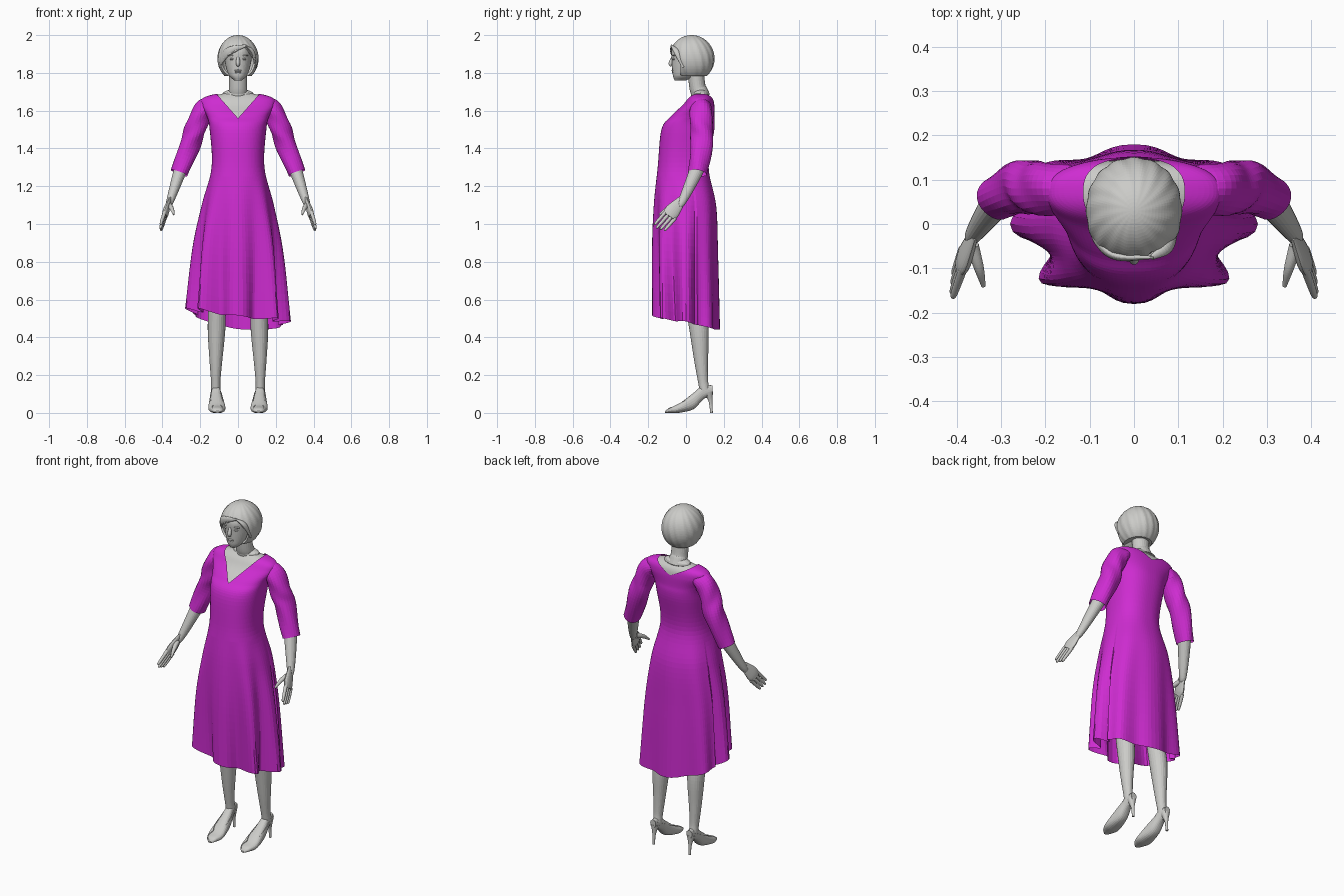
import bpy, bmesh
from math import sin, cos, pi, copysign
from mathutils import Vector

cube = bpy.data.objects.get("Cube")
if cube:
    bpy.data.objects.remove(cube)


def material(name, rgb):
    mat = bpy.data.materials.new(name)
    mat.use_nodes = True
    mat.diffuse_color = (*rgb, 1)
    mat.node_tree.nodes["Principled BSDF"].inputs["Base Color"].default_value = (*rgb, 1)
    return mat


GREY = material("pale grey", (.6, .6, .58))
MAGENTA = material("magenta", (.62, .025, .64))
PARTS = []


def smooth(rows, steps=8):
    """Dense rows on a smooth curve through the given rows."""
    rows = [Vector(row) for row in rows]
    before, after = rows[0] * 2 - rows[1], rows[-1] * 2 - rows[-2]
    padded = [before] + rows + [after]
    dense = []
    for a, b, c, d in zip(padded, padded[1:], padded[2:], padded[3:]):
        start_slope, end_slope = (c - a) / 2, (d - b) / 2
        for step in range(steps):
            t = step / steps
            ease = t * t * (3 - 2 * t)
            dense.append(b.lerp(c, ease) + start_slope * (t * (1 - t) ** 2)
                         - end_slope * (t * t * (1 - t)))
    return dense + [rows[-1]]


def signed_power(value, power):
    return copysign(abs(value) ** power, value) if abs(value) > 1e-6 else 0


def ring(centre, u, v, sides=24, power=1, swell=lambda angle: 1):
    """Closed superellipse about a centre, spanned by u and v."""
    points = []
    for i in range(sides):
        angle = 2 * pi * i / sides
        offset = u * signed_power(cos(angle), power) + v * signed_power(sin(angle), power)
        points.append(centre + offset * swell(angle))
    return points


def level(z, width, front, back, sides=48, power=.9, swell=lambda angle: 1):
    """Horizontal ring with a half width, from front y to back y."""
    return ring(Vector((0, (front + back) / 2, z)), Vector((width, 0, 0)),
                Vector((0, (back - front) / 2, 0)), sides, power, swell)


def loft(rings, caps=True):
    bm = bmesh.new()
    loops = [[bm.verts.new(point) for point in points] for points in rings]
    for lower, upper in zip(loops, loops[1:]):
        for i in range(len(lower)):
            bm.faces.new((lower[i - 1], lower[i], upper[i], upper[i - 1]))
    if caps:
        bm.faces.new(loops[0])
        bm.faces.new(loops[-1])
    return bm


def finish(name, bm, mat=GREY, mirror=False, thickness=0):
    bmesh.ops.recalc_face_normals(bm, faces=bm.faces)
    mesh = bpy.data.meshes.new(name)
    bm.to_mesh(mesh)
    bm.free()
    mesh.materials.append(mat)
    part = bpy.data.objects.new(name, mesh)
    bpy.context.collection.objects.link(part)
    if thickness:
        part.modifiers.new("thickness", 'SOLIDIFY').thickness = thickness
    if mirror:
        part.modifiers.new("mirror", 'MIRROR')
    PARTS.append(part)


def tube(name, rows, mat=GREY, ref=(0, 1, 0), flat=1, mirror=True, caps=True, ripple=0):
    """Rows are x, y, z and the radius along ref; flat scales the other radius."""
    rows = smooth(rows)
    path = [Vector(row[:3]) for row in rows]
    rings = []
    for i, row in enumerate(rows):
        along = (path[min(i + 1, len(path) - 1)] - path[max(i - 1, 0)]).normalized()
        u = Vector(ref)
        u = (u - along * u.dot(along)).normalized() * row[3]
        rings.append(ring(path[i], u, along.cross(u) * flat,
                          swell=lambda angle: 1 + ripple * sin(3 * angle + i / 2)))
    finish(name, loft(rings, caps), mat, mirror)


def blob(name, centre, size, mirror=False):
    bm = bmesh.new()
    bmesh.ops.create_uvsphere(bm, u_segments=16, v_segments=8, radius=1)
    bmesh.ops.scale(bm, vec=size, verts=bm.verts)
    bmesh.ops.translate(bm, vec=centre, verts=bm.verts)
    finish(name, bm, GREY, mirror)


def cut(bm, point, normal, where=lambda centre: True):
    faces = [face for face in bm.faces if where(face.calc_center_median())]
    edges = {edge for face in faces for edge in face.edges}
    verts = {vert for face in faces for vert in face.verts}
    bmesh.ops.bisect_plane(bm, geom=[*faces, *edges, *verts], plane_co=point, plane_no=normal)


def remove(bm, rule):
    doomed = [face for face in bm.faces if rule(face.calc_center_median())]
    bmesh.ops.delete(bm, geom=doomed, context='FACES')


# Dress: height, half width, front y, back y; pleats deepen towards a slanted hem
HEM, HIP = .48, 1.25
body = smooth([(HEM, .28, -.18, .18), (.85, .24, -.18, .17), (1.1, .19, -.17, .16),
               (1.3, .14, -.15, .12), (1.5, .15, -.13, .15), (1.57, .165, -.08, .15),
               (1.63, .195, -.02, .15), (1.67, .18, .01, .14), (1.7, .07, .04, .11)])
rings = []
for z, width, front, back in body:
    flare = max(0, (HIP - z) / (HIP - HEM))

    def pleat(angle):
        depth = .15 * flare * (.4 if sin(angle) > .3 else 1)
        return 1 - depth * (1 - cos(8 * angle))

    points = level(z, width, front, back, 96, .85, pleat)
    for point in points:
        point.z += flare * (point.x ** 2 / 2 - point.x / 8 - point.y / 5)
    rings.append(points)
dress = loft(rings, caps=False)

# Neckline: deep V in front, shallow V behind, meeting on the shoulders
SHOULDER = Vector((.115, 0, 1.69))


def neckline(y):
    return 1.56 if y < .08 else 1.63


for side in (1, -1):
    for y in (0, .1):
        depth = neckline(y)
        cut(dress, (0, 0, depth), (side * (depth - SHOULDER.z), 0, SHOULDER.x),
            lambda c: side * c.x > 0 and neckline(c.y) == depth)


def in_neckline(c):
    depth = neckline(c.y)
    return c.z > depth + abs(c.x) * (SHOULDER.z - depth) / SHOULDER.x


remove(dress, in_neckline)
finish("dress", dress, MAGENTA)

# Skin under the neckline, and the neck
GAP = .006
finish("chest", loft([level(z - GAP, width - GAP, front + GAP, back - GAP, power=.85)
                      for z, width, front, back in body if z > 1.45]))
tube("neck", [(0, .08, 1.67, .05), (0, .07, 1.7, .046), (0, .06, 1.73, .043), (0, .05, 1.82, .043)],
     flat=1.1, mirror=False)
blob("neck_base", (0, .078, 1.685), (.085, .045, .03))

# Sleeves, forearms and hands
tube("sleeves", [(.12, .08, 1.63, .045), (.18, .08, 1.605, .058), (.22, .08, 1.52, .06),
                 (.25, .085, 1.43, .06), (.31, .06, 1.27, .05)],
     MAGENTA, flat=.92, caps=False, ripple=.05)
tube("forearms", [(.28, .08, 1.35, .04), (.31, .05, 1.27, .037), (.36, -.02, 1.12, .022),
                  (.372, -.045, 1.09, .01)], flat=.9)
ACROSS = Vector((0, -.77, .64))
tube("palms", [(.36, -.02, 1.13, .022), (.38, -.07, 1.07, .04), (.39, -.09, 1.04, .035)],
     ref=ACROSS, flat=.4)
for k, name in enumerate(("index", "middle", "ring", "little")):
    root = Vector((.387, -.08, 1.05)) + ACROSS * (.03 - .02 * k)
    reach = Vector((.025, -.07, -.08)) * (1 - .08 * abs(k - 1))
    tube(name + "_fingers", [(*(root + reach * t), radius)
                             for t, radius in ((0, .01), (.5, .009), (.9, .007), (1, .002))])
tube("thumbs", [(.365, -.05, 1.1, .015), (.35, -.1, 1.08, .011), (.34, -.14, 1.05, .005)])

# Legs
tube("legs", [(.1, .04, 1, .09), (.11, .05, .6, .055), (.114, .07, .43, .05), (.117, .08, .28, .037),
              (.118, .09, .17, .027), (.118, .1, .11, .025), (.118, .1, .08, .01)], flat=.92)


# Feet in open pumps: y, top, bottom, half width
def foot(inset):
    rows = smooth([(-.11, .01, 0, .01), (-.09, .03, 0, .03), (-.04, .05, 0, .045),
                   (.04, .11, .02, .036), (.09, .15, .07, .027), (.14, .15, .1, .018)])
    return loft([ring(Vector((.113 + y / 25, y, (top + sole) / 2)), Vector((width - inset, 0, 0)),
                      Vector((0, 0, (top - sole) / 2 - inset)), power=.85)
                 for y, top, sole, width in rows])


finish("feet", foot(.004), mirror=True)
shoe = foot(0)
cut(shoe, (0, -.04, .048), (0, -.5, 1))
remove(shoe, lambda c: c.z > .048 + (c.y + .04) / 2)
finish("pumps", shoe, mirror=True, thickness=.003)
tube("stiletto_heels", [(.118, .12, .11, .024), (.118, .13, .06, .01), (.118, .135, 0, .007)])

# Head and face
head = smooth([(1.76, .02, -.06, 0), (1.79, .05, -.07, .06), (1.86, .07, -.075, .12),
               (1.92, .07, -.075, .12), (1.96, .05, -.04, .09), (1.98, .01, 0, .04)])
finish("head", loft([level(*row) for row in head]))
tube("nose", [(0, -.068, 1.89, .007), (0, -.081, 1.85, .011), (0, -.075, 1.837, .007)], mirror=False)
blob("upper_lip", (0, -.071, 1.812), (.02, .006, .005))
blob("lower_lip", (0, -.069, 1.803), (.017, .006, .005))
blob("eyes", (.03, -.063, 1.873), (.014, .01, .006), True)
blob("brows", (.033, -.064, 1.892), (.022, .01, .004), True)

# Bobbed hair: a ribbed dome, opened around the face below a side parting
rings = []
for step in range(33):
    rise = -.85 + (pi / 2 + .84) * step / 32
    spread = cos(rise)
    rings.append(level(1.876 + .124 * sin(rise), .108 * spread, .03 - .12 * spread, .03 + .12 * spread,
                       96, .95, lambda angle: 1 + .012 * cos(16 * angle + 4 * rise)))
hair = loft(rings)
PARTING, TEMPLE = Vector((.04, 0, 1.94)), -.03
cut(hair, (0, TEMPLE, 0), (0, 1, 0))
cut(hair, PARTING, (-.5, 0, 1))
cut(hair, PARTING, (1.3, 0, 1))


def in_face(c):
    drop, across = c.z - PARTING.z, c.x - PARTING.x
    return c.y < TEMPLE and drop < min(across / 2, -1.3 * across)


remove(hair, in_face)
finish("hair", hair, thickness=.012)
tube("fringe_sweep", [(.045, -.076, 1.945, .006), (-.04, -.072, 1.92, .02), (-.08, -.04, 1.88, .02),
                      (-.095, -.01, 1.83, .006)], ref=(0, 0, 1), flat=.5, mirror=False)
tube("fringe_side", [(.04, -.076, 1.945, .006), (.078, -.05, 1.91, .015), (.095, -.015, 1.83, .006)],
     flat=.7, mirror=False)

# Smooth shading with sharp creases kept
for part in bpy.context.view_layer.objects:
    part.select_set(part in PARTS)
bpy.context.view_layer.objects.active = PARTS[0]
bpy.ops.object.shade_smooth_by_angle(angle=.8)
